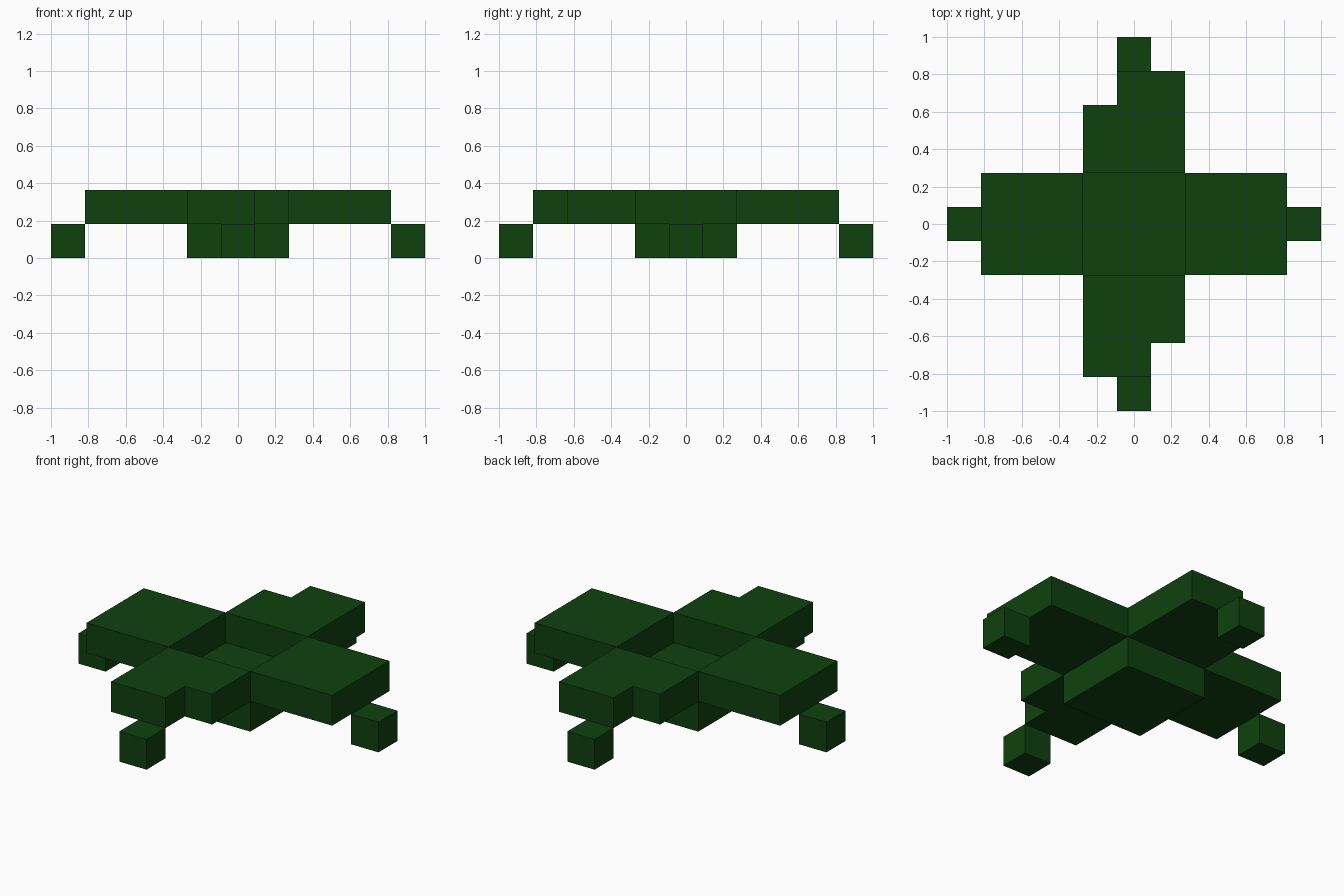
import bpy, bmesh, math
from mathutils import Matrix

cube = bpy.data.objects.get("Cube")
if cube:
    bpy.data.objects.remove(cube, do_unlink=True)

U = 2 / 11  # one block unit

green = bpy.data.materials.new("dark_green")
colour = (0.0048, 0.053, 0.0048, 1)
green.diffuse_color = colour
green.use_nodes = True
bsdf = green.node_tree.nodes["Principled BSDF"]
bsdf.inputs["Base Color"].default_value = colour
bsdf.inputs["Roughness"].default_value = 0.9


def slab(name, outline, level, turn=0):
    """Extrude a plan outline (in block units) one block high, turned about z."""
    bm = bmesh.new()
    face = bm.faces.new([bm.verts.new((x * U, y * U, level * U)) for x, y in outline])
    top = bmesh.ops.extrude_face_region(bm, geom=[face])["geom"]
    bmesh.ops.translate(bm, vec=(0, 0, U),
                        verts=[v for v in top if isinstance(v, bmesh.types.BMVert)])
    bmesh.ops.recalc_face_normals(bm, faces=bm.faces)
    bm.transform(Matrix.Rotation(math.radians(turn), 4, "Z"))
    mesh = bpy.data.meshes.new(name)
    bm.to_mesh(mesh)
    bm.free()
    mesh.materials.append(green)
    obj = bpy.data.objects.new(name, mesh)
    bpy.context.collection.objects.link(obj)
    return obj


def rect(x0, x1, y0, y1):
    return [(x0, y0), (x1, y0), (x1, y1), (x0, y1)]


# Sunken centre block, forming the floor between the raised arms
slab("centre_base", rect(-1.5, 1.5, -1.5, 1.5), 0)

# Front and back arms have one notched outer corner
notched = [(-1.5, -4.5), (0.5, -4.5), (0.5, -3.5), (1.5, -3.5), (1.5, -1.5), (-1.5, -1.5)]
plain = rect(-1.5, 1.5, -4.5, -1.5)
foot = rect(-0.5, 0.5, -5.5, -4.5)

# Four raised arms, each with a low foot block past its tip
for side, turn, outline in (("front", 0, notched), ("left", 90, plain),
                            ("back", 180, notched), ("right", 270, plain)):
    slab(side + "_arm", outline, 1, turn)
    slab(side + "_foot", foot, 0, turn)
